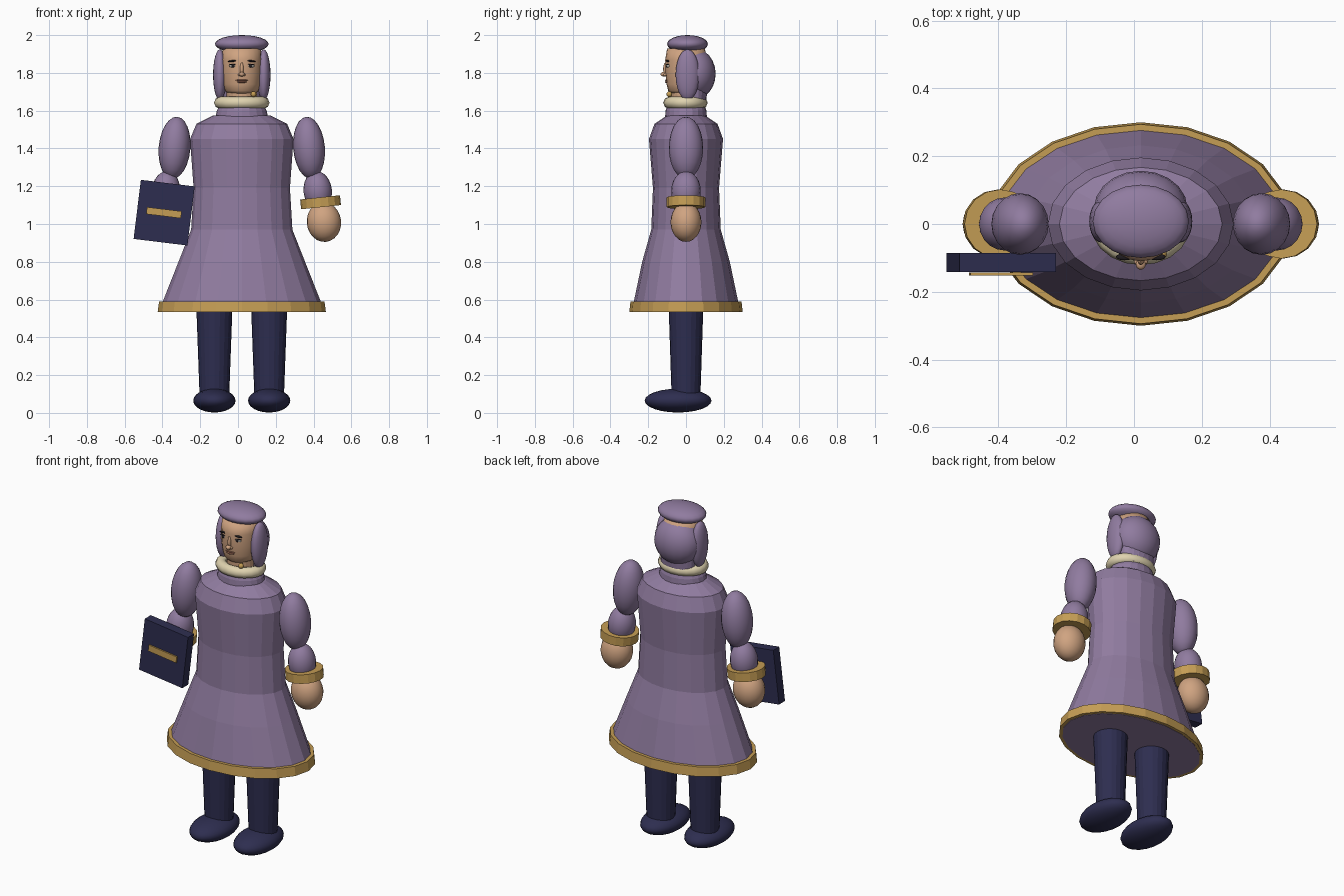
import bpy, bmesh, math
from mathutils import Matrix, Vector

if "Cube" in bpy.data.objects:
    bpy.data.objects.remove(bpy.data.objects["Cube"], do_unlink=True)

CX = 0.02  # body axis


def material(name, r, g, b):
    m = bpy.data.materials.new(name)
    m.use_nodes = True
    m.diffuse_color = (r, g, b, 1)
    m.node_tree.nodes["Principled BSDF"].inputs["Base Color"].default_value = (r, g, b, 1)
    return m


PURPLE = material("dusty purple", 0.28, 0.2, 0.35)
NAVY = material("navy", 0.027, 0.027, 0.08)
GOLD = material("gold", 0.56, 0.34, 0.09)
SKIN = material("skin", 0.63, 0.37, 0.22)
CREAM = material("cream", 0.74, 0.65, 0.43)
WHITE = material("eye white", 0.7, 0.68, 0.62)
BLACK = material("dark brown", 0.015, 0.012, 0.015)
LIP = material("lip", 0.33, 0.14, 0.09)


def finish(name, bm, mat, smooth=False):
    bmesh.ops.recalc_face_normals(bm, faces=bm.faces)
    mesh = bpy.data.meshes.new(name)
    bm.to_mesh(mesh)
    bm.free()
    mesh.materials.append(mat)
    mesh.polygons.foreach_set("use_smooth", [smooth] * len(mesh.polygons))
    ob = bpy.data.objects.new(name, mesh)
    bpy.context.collection.objects.link(ob)
    return ob


def place(centre, tilt):
    return Matrix.Translation(Vector(centre)) @ Matrix.Rotation(math.radians(tilt), 4, 'Y')


def lathe(name, rings, mat, centre=(CX, 0, 0), sides=20, tilt=0, smooth=False):
    """Stack of elliptical rings (z, half width, half depth), capped at both ends."""
    bm = bmesh.new()
    loops = []
    for z, rx, ry in rings:
        angles = [2 * math.pi * i / sides for i in range(sides)]
        loops.append([bm.verts.new((rx * math.sin(a), ry * math.cos(a), z)) for a in angles])
    for low, high in zip(loops, loops[1:]):
        for i in range(sides):
            j = (i + 1) % sides
            bm.faces.new((low[i], low[j], high[j], high[i]))
    bm.faces.new(loops[0])
    bm.faces.new(loops[-1])
    bm.transform(place(centre, tilt))
    return finish(name, bm, mat, smooth)


def ball(name, centre, radii, mat, tilt=0, seg=20, rows=12):
    bm = bmesh.new()
    bmesh.ops.create_uvsphere(bm, u_segments=seg, v_segments=rows, radius=1)
    bm.transform(place(centre, tilt) @ Matrix.Diagonal((*radii, 1)))
    return finish(name, bm, mat, True)


def box(name, centre, size, mat, tilt=0):
    bm = bmesh.new()
    bmesh.ops.create_cube(bm, size=1)
    bm.transform(place(centre, tilt) @ Matrix.Diagonal((*size, 1)))
    return finish(name, bm, mat)


def ring(name, centre, major, minor, mat, sides=20, tube=8):
    """Elliptical torus; major and minor hold (x, y) and (radial, z) radii."""
    bm = bmesh.new()
    grid = []
    for i in range(sides):
        a = 2 * math.pi * i / sides
        row = []
        for k in range(tube):
            t = 2 * math.pi * k / tube
            out = minor[0] * math.cos(t)
            row.append(bm.verts.new(((major[0] + out) * math.sin(a),
                                     (major[1] + out) * math.cos(a),
                                     minor[1] * math.sin(t))))
        grid.append(row)
    for i in range(sides):
        for k in range(tube):
            n, m = (i + 1) % sides, (k + 1) % tube
            bm.faces.new((grid[i][k], grid[n][k], grid[n][m], grid[i][m]))
    bm.transform(place(centre, 0))
    return finish(name, bm, mat, True)


# Coat with flared skirt, and gold hem
lathe("coat", [(0.533, 0.425, 0.283), (0.59, 0.418, 0.276), (0.8, 0.335, 0.232),
               (0.97, 0.268, 0.184), (1.19, 0.255, 0.175), (1.45, 0.274, 0.196),
               (1.53, 0.24, 0.167), (1.575, 0.15, 0.1)], PURPLE)
lathe("hem_band", [(0.535, 0.445, 0.3), (0.59, 0.438, 0.294)], GOLD)

# Neck, scarf drape and collar
lathe("scarf_drape", [(1.55, 0.142, 0.112), (1.6, 0.132, 0.108), (1.64, 0.11, 0.095)], PURPLE)
lathe("neck", [(1.58, 0.08, 0.075), (1.72, 0.08, 0.08)], SKIN)
ring("collar", (CX, -0.003, 1.642), (0.115, 0.086), (0.032, 0.032), CREAM)
ball("collar_bead", (0.082, -0.088, 1.687), (0.015, 0.015, 0.015), GOLD, seg=12, rows=8)

# Head and hood
lathe("head", [(1.69, 0.07, 0.078), (1.705, 0.09, 0.094), (1.74, 0.1, 0.103),
               (1.8, 0.106, 0.109), (1.87, 0.106, 0.11), (1.93, 0.1, 0.1)],
      SKIN, smooth=True)
ball("hood_back", (CX, 0.045, 1.795), (0.138, 0.112, 0.135), PURPLE)
lathe("hood_nape", [(1.62, 0.105, 0.06), (1.74, 0.11, 0.07)], PURPLE, (CX, 0.045, 0))
ball("hood_cap", (CX, 0.008, 1.953), (0.142, 0.108, 0.047), PURPLE)

# Face
ball("nose_tip", (CX, -0.118, 1.793), (0.015, 0.017, 0.012), SKIN, seg=12, rows=8)
ball("nose_bridge", (CX, -0.107, 1.82), (0.01, 0.014, 0.036), SKIN, seg=12, rows=8)
ball("upper_lip", (CX, -0.101, 1.761), (0.032, 0.009, 0.005), LIP, seg=12, rows=8)
ball("lower_lip", (CX, -0.101, 1.752), (0.025, 0.01, 0.006), LIP, seg=12, rows=8)

for side, s in (("left", 1), ("right", -1)):
    def at(dx, y, z):
        return (CX + s * dx, y, z)

    # Eyes, brows, nostrils and hanging side locks
    ball(side + "_eye", at(0.046, -0.094, 1.837), (0.021, 0.01, 0.009), WHITE, seg=12, rows=8)
    ball(side + "_pupil", at(0.046, -0.102, 1.837), (0.008, 0.004, 0.008), BLACK, seg=10, rows=6)
    ball(side + "_eyelid", at(0.046, -0.096, 1.845), (0.024, 0.01, 0.003), BLACK, seg=10, rows=6)
    ball(side + "_brow", at(0.047, -0.097, 1.863), (0.027, 0.01, 0.005), BLACK, s * 6, 12, 8)
    ball(side + "_nostril", at(0.012, -0.11, 1.79), (0.009, 0.01, 0.008), SKIN, seg=10, rows=6)
    ball(side + "_side_lock", at(0.116, 0.008, 1.79), (0.036, 0.063, 0.135), PURPLE)

    # Arm, gold cuff and hand
    ball(side + "_upper_arm", at(0.356, 0, 1.403), (0.084, 0.091, 0.165), PURPLE, -s * 5)
    ball(side + "_forearm", at(0.402, 0, 1.175), (0.075, 0.078, 0.105), PURPLE, -s * 6)
    lathe(side + "_cuff", [(-0.026, 0.106, 0.102), (0.026, 0.106, 0.102)], GOLD,
          at(0.417, 0, 1.115), 16, -s * 6)
    ball(side + "_hand", at(0.435, 0, 1.01), (0.091, 0.082, 0.105), SKIN, -s * 6)

    # Leg and shoe
    lathe(side + "_leg", [(0.05, 0.077, 0.075), (0.6, 0.097, 0.093)], NAVY, at(0.145, 0, 0))
    ball(side + "_shoe", at(0.145, -0.042, 0.065), (0.112, 0.177, 0.063), NAVY)

# Book with gold title plate
box("book", (-0.391, -0.114, 1.06), (0.287, 0.056, 0.315), NAVY, 7)
box("book_plate", (-0.392, -0.147, 1.06), (0.185, 0.009, 0.037), GOLD, 7)
